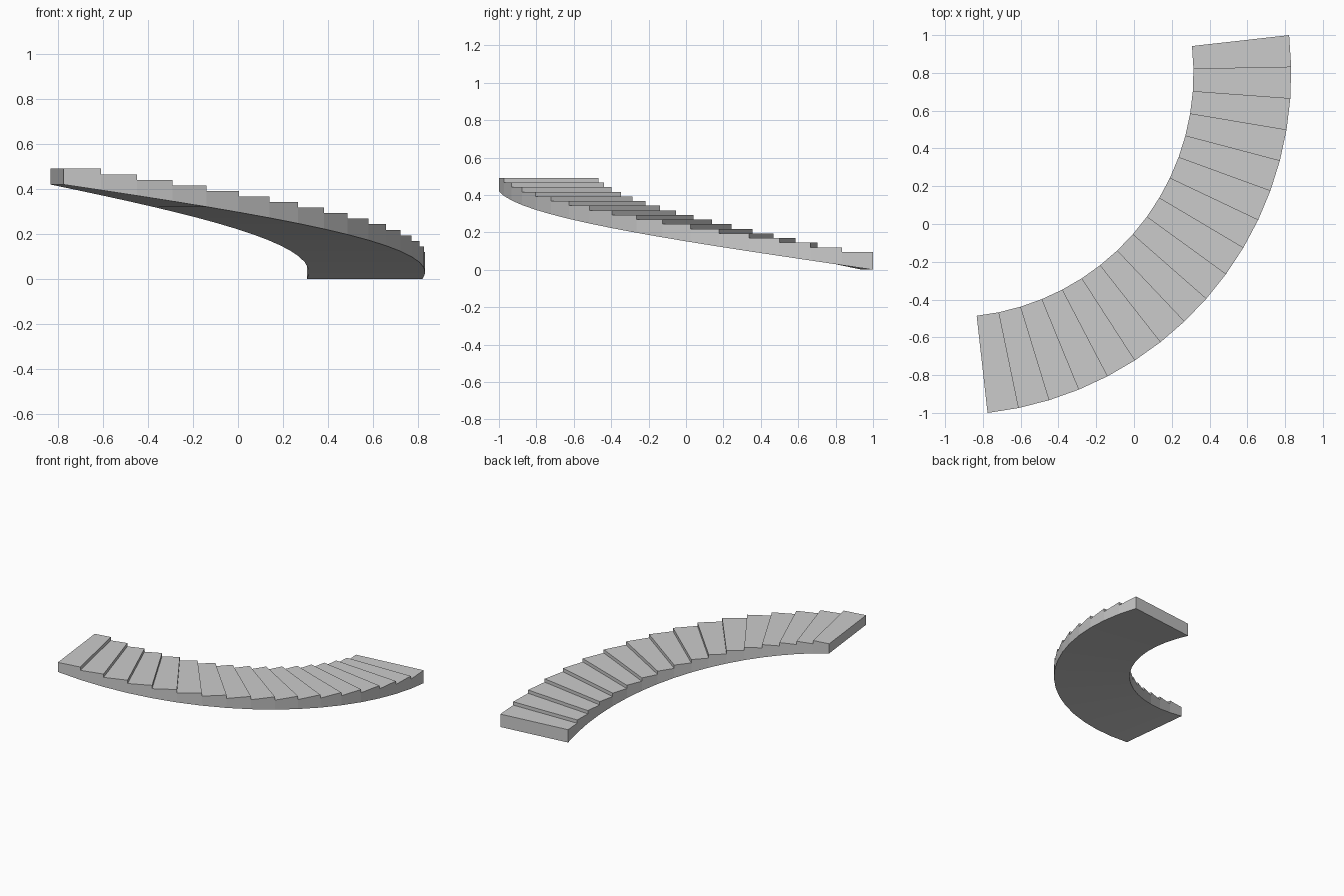
import bpy, bmesh
from math import radians, cos, sin

if "Cube" in bpy.data.objects:
    bpy.data.objects.remove(bpy.data.objects["Cube"])

STEPS = 17
CX, CY = -0.977, 0.798            # centre of the quarter turn
R_IN, R_OUT = 1.292, 1.8095
A0, SWEEP = radians(6.4), radians(90)
RISE, WAIST = 0.0247, 0.0705      # step height, slab thickness

bm = bmesh.new()


def pair(i, z):
    """Inner and outer vertex on radial line i at height z."""
    a = A0 - SWEEP * i / STEPS
    return [bm.verts.new((CX + r * cos(a), CY + r * sin(a), z)) for r in (R_IN, R_OUT)]


# Radial vertex pairs: sloping soffit, tread fronts and tread backs
soffit = [pair(i, RISE * i) for i in range(STEPS + 1)]
front = [pair(i, WAIST + RISE * (i + 1)) for i in range(STEPS)]
back = [pair(i + 1, WAIST + RISE * (i + 1)) for i in range(STEPS)]


def strip(p, q):
    bm.faces.new((p[0], p[1], q[1], q[0]))


for i in range(STEPS):
    strip(front[i], back[i])                      # tread
    strip(soffit[i + 1], soffit[i])               # underside
    if i:
        strip(back[i - 1], front[i])              # riser
    for s in (0, 1):                              # inner and outer side
        side = [soffit[i][s], soffit[i + 1][s], back[i][s], front[i][s]]
        if i:
            side.append(back[i - 1][s])
        bm.faces.new(side)
strip(soffit[0], front[0])                        # bottom end
strip(back[-1], soffit[-1])                       # top end

bmesh.ops.recalc_face_normals(bm, faces=bm.faces)
mesh = bpy.data.meshes.new("curved_stair")
bm.to_mesh(mesh)
bm.free()
bpy.context.collection.objects.link(bpy.data.objects.new("curved_stair", mesh))
